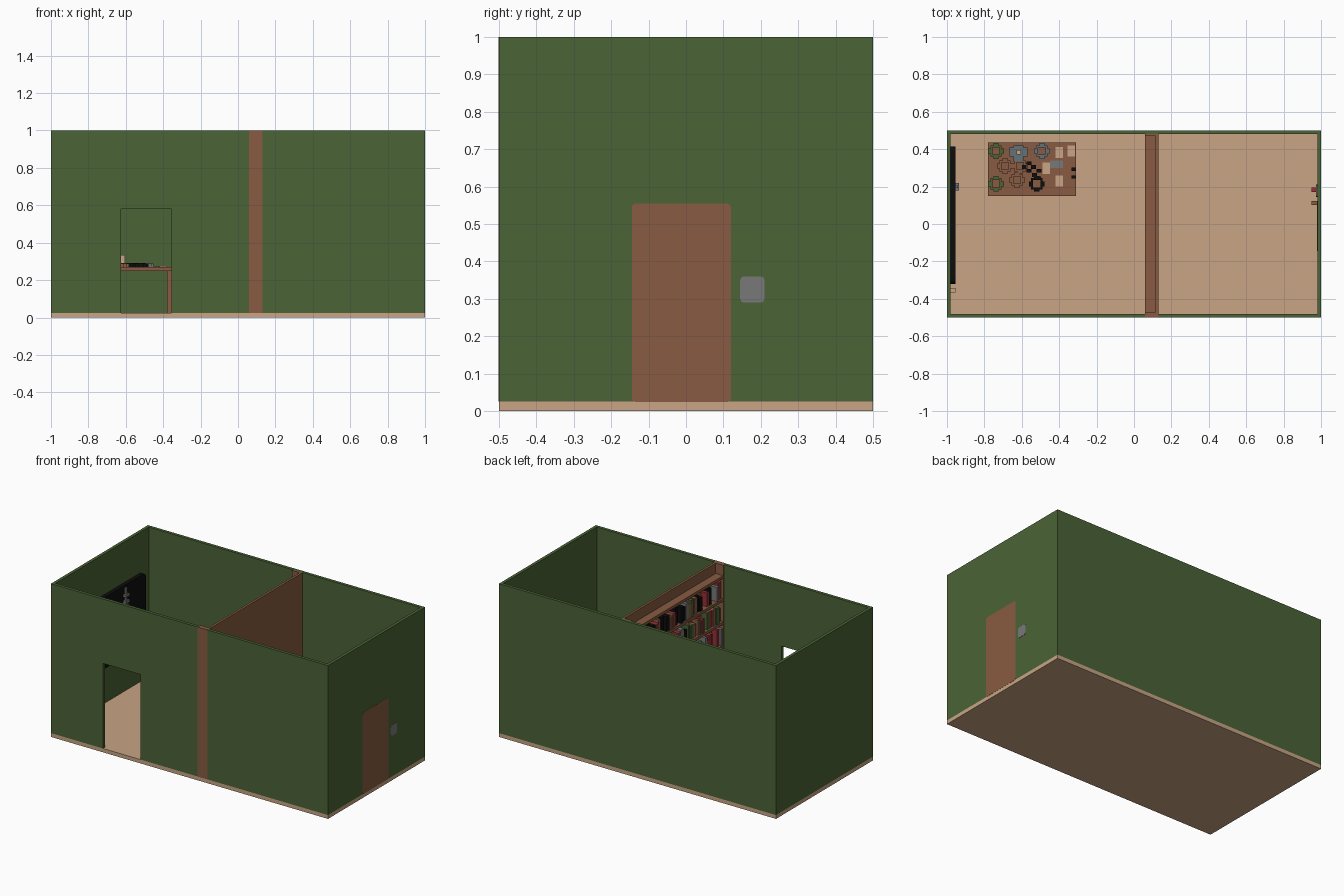
import bpy, bmesh, math, random
from mathutils import Matrix, Vector

if "Cube" in bpy.data.objects:
    bpy.data.objects.remove(bpy.data.objects["Cube"])

random.seed(7)

def mat(name, r, g, b):
    m = bpy.data.materials.new(name)
    m.diffuse_color = (r, g, b, 1)
    m.use_nodes = True
    m.node_tree.nodes["Principled BSDF"].inputs["Base Color"].default_value = m.diffuse_color
    return m

GREEN = mat("wall green", 0.070, 0.125, 0.037)
TAN = mat("floor tan", 0.578, 0.376, 0.231)
BROWN = mat("wood brown", 0.246, 0.105, 0.054)
BLACK = mat("black", 0.004, 0.004, 0.004)
GREY = mat("grey", 0.19, 0.19, 0.19)
RED = mat("red", 0.30, 0.03, 0.035)
SLATE = mat("slate", 0.13, 0.17, 0.19)

def finish(name, bm, m):
    bmesh.ops.recalc_face_normals(bm, faces=bm.faces)
    me = bpy.data.meshes.new(name)
    bm.to_mesh(me)
    bm.free()
    me.materials.append(m)
    ob = bpy.data.objects.new(name, me)
    bpy.context.collection.objects.link(ob)
    return ob

def boxes(name, m, *specs):
    """Each spec is x0, x1, y0, y1, z0, z1."""
    bm = bmesh.new()
    for x0, x1, y0, y1, z0, z1 in specs:
        M = Matrix.Translation(((x0 + x1) / 2, (y0 + y1) / 2, (z0 + z1) / 2)) @ \
            Matrix.Diagonal((x1 - x0, y1 - y0, z1 - z0, 1))
        bmesh.ops.create_cube(bm, size=1, matrix=M)
    return finish(name, bm, m)

def slab(name, m, points, depth):
    """Extrude a flat outline of 3D points along depth."""
    bm = bmesh.new()
    f = bm.faces.new([bm.verts.new(p) for p in points])
    r = bmesh.ops.extrude_face_region(bm, geom=[f])
    bmesh.ops.translate(bm, vec=Vector(depth),
                        verts=[v for v in r["geom"] if isinstance(v, bmesh.types.BMVert)])
    return finish(name, bm, m)

def rounded(x, y0, y1, z0, z1, r, n=5):
    """Rounded rectangle in the yz plane."""
    pts = []
    for k, (cy, cz) in enumerate(((y1 - r, z1 - r), (y0 + r, z1 - r), (y0 + r, z0 + r), (y1 - r, z0 + r))):
        for i in range(n):
            a = (k + i / (n - 1)) * math.pi / 2
            pts.append((x, cy + r * math.cos(a), cz + r * math.sin(a)))
    return pts

# Floor and walls, with a doorway notched out of the front wall
F, W = 0.025, 0.02
boxes("floor", TAN, (-1, 1, -0.5, 0.5, 0, F))
slab("front_wall", GREEN, [(x, -0.5, z) for x, z in (
    (-1, F), (-0.625, F), (-0.625, 0.58), (-0.355, 0.58), (-0.355, F), (1, F), (1, 1), (-1, 1))], (0, W, 0))
boxes("back_wall", GREEN, (-1, 1, 0.5 - W, 0.5, F, 1))
boxes("left_wall", GREEN, (-1, -1 + W, -0.5 + W, 0.5 - W, F, 1))
boxes("right_wall", GREEN, (1 - W, 1, -0.5 + W, 0.5 - W, F, 1))

# Door and entry panel through the right wall
slab("door", BROWN, rounded(0.978, -0.145, 0.12, 0.024, 0.555, 0.01, 3), (0.023, 0, 0))
slab("entry_panel", GREY, rounded(0.972, 0.145, 0.21, 0.29, 0.36, 0.01, 3), (0.029, 0, 0))
boxes("entry_button", RED, (0.95, 0.975, 0.17, 0.195, 0.312, 0.337))
boxes("door_handle", BROWN, (0.95, 0.98, 0.102, 0.122, 0.28, 0.30))

# Wall screen with a bracket ornament, and a light switch
slab("screen", BLACK, rounded(-0.981, -0.32, 0.415, 0.27, 0.735, 0.03), (0.026, 0, 0))
boxes("screen_ornament", GREY, (-0.956, -0.942, 0.193, 0.207, 0.58, 0.72),
      (-0.956, -0.935, 0.18, 0.22, 0.665, 0.68), (-0.956, -0.935, 0.18, 0.22, 0.625, 0.64),
      (-0.956, -0.94, 0.18, 0.19, 0.59, 0.63), (-0.956, -0.94, 0.21, 0.22, 0.59, 0.63))
boxes("light_switch", TAN, (-0.981, -0.955, -0.365, -0.343, 0.36, 0.40))

# Bookcase dividing the rooms, open toward -x
SHELVES = [0.025, 0.165, 0.315, 0.465, 0.615, 0.765]
boxes("bookcase_back", BROWN, (0.115, 0.13, -0.48, 0.482, F, 1))
boxes("bookcase_sides", BROWN, (0.06, 0.13, -0.501, -0.47, F, 1.0005),
      (0.06, 0.115, 0.47, 0.482, F, 1))
boxes("bookcase_shelves", BROWN, *[(0.06, 0.115, -0.47, 0.47, z, z + 0.018) for z in SHELVES + [0.915]])

# Books in loose runs on every shelf
books = {m: [] for m in (RED, GREY, BLACK, BROWN, GREEN)}
for z in SHELVES:
    y = -0.465
    while y < 0.43:
        for _ in range(random.randint(2, 5)):
            w = random.uniform(0.016, 0.032)
            if y + w > 0.465:
                break
            m = random.choice((RED, RED, GREY, BLACK, BROWN, GREEN, GREEN))
            books[m].append((random.uniform(0.062, 0.075), 0.115, y, y + w,
                             z + 0.018, z + 0.018 + random.uniform(0.08, 0.115)))
            y += w + 0.002
        y += random.uniform(0.015, 0.05)
for m, specs in books.items():
    boxes("books_" + m.name.split()[-1], m, *specs)

# Table
T = 0.27
boxes("table_top", BROWN, (-0.78, -0.31, 0.15, 0.435, 0.25, T))
boxes("table_legs", BROWN, *[(x, x + 0.035, y, y + 0.035, F, 0.25)
                             for x in (-0.745, -0.38) for y in (0.175, 0.375)])

# Square cog pieces with an open centre
def cog(name, m, cx, cy, r=0.03, h=0.018):
    i, t, n = r * 0.65, r * 1.4, r * 0.45
    z0, z1 = T, T + h
    boxes(name, m, (cx - r, cx + r, cy - r, cy - i, z0, z1), (cx - r, cx + r, cy + i, cy + r, z0, z1),
          (cx - r, cx - i, cy - i, cy + i, z0, z1), (cx + i, cx + r, cy - i, cy + i, z0, z1),
          (cx - n, cx + n, cy + r, cy + t, z0, z1), (cx - n, cx + n, cy - t, cy - r, z0, z1),
          (cx + r, cx + t, cy - n, cy + n, z0, z1), (cx - t, cx - r, cy - n, cy + n, z0, z1))

for i, (m, x, y) in enumerate(((GREEN, -0.738, 0.39), (GREEN, -0.738, 0.215), (SLATE, -0.493, 0.39),
                               (BROWN, -0.69, 0.31), (BROWN, -0.625, 0.235), (BROWN, -0.61, 0.31),
                               (BLACK, -0.52, 0.215))):
    cog("cog_%d" % i, m, x, y)

# Candle on its slate holder
boxes("candle_holder", SLATE, (-0.665, -0.57, 0.36, 0.41, T, 0.29), (-0.645, -0.59, 0.335, 0.42, T, 0.292))
boxes("candle", TAN, (-0.628, -0.605, 0.372, 0.395, 0.285, 0.335))

# Checker pieces and loose black bits
boxes("checker_pieces", BLACK, *[(x, x + 0.026, y, y + 0.02, T, 0.292) for x, y in (
    (-0.60, 0.295), (-0.575, 0.315), (-0.55, 0.295), (-0.575, 0.275), (-0.545, 0.252), (-0.52, 0.275),
    (-0.522, 0.235), (-0.535, 0.175))])
boxes("black_bits", BLACK, *[(-0.335, -0.313, y, y + 0.018, T, 0.285) for y in (0.242, 0.283)])

# Paper notes
boxes("notes", TAN, *[(x - 0.02, x + 0.02, y - 0.03, y + 0.03, T, 0.276) for x, y in (
    (-0.40, 0.383), (-0.336, 0.39), (-0.468, 0.298), (-0.40, 0.23))])
boxes("table_box", GREY, (-0.45, -0.38, 0.30, 0.34, T, 0.274))
